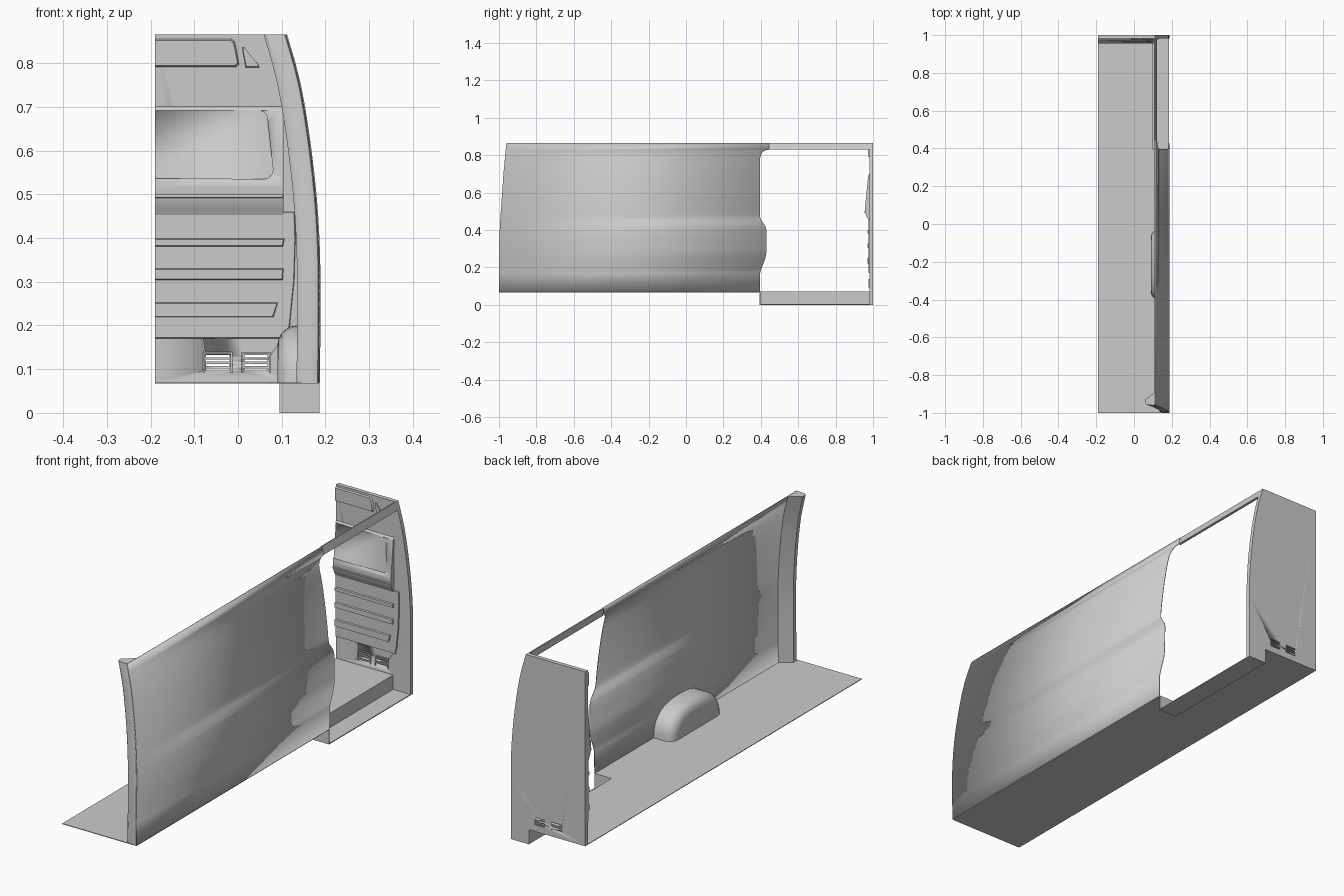
import bpy, bmesh, math

if "Cube" in bpy.data.objects:
    bpy.data.objects.remove(bpy.data.objects["Cube"])

OUTER = [(0, .186), (.07, .186), (.2, .187), (.3, .187), (.35, .1865), (.4, .1848), (.45, .182), (.5, .178),
         (.55, .1728), (.6, .1668), (.65, .1598), (.7, .152), (.75, .1425), (.8, .130), (.865, .111)]
REAR = [(0, -1), (.3, -1), (.4, -.996), (.5, -.990), (.6, -.983), (.7, -.976), (.8, -.967), (.865, -.960)]
TOP, FLOOR, LEFT = .865, .07, -.19


def interp(table, z):
    for (a, va), (b, vb) in zip(table, table[1:]):
        if z <= b:
            return va + (vb - va) * max(0, z - a) / (b - a)
    return table[-1][1]


def build(name, verts, faces, angle=30):
    bm = bmesh.new()
    vs = [bm.verts.new(v) for v in verts]
    for f in faces:
        bm.faces.new([vs[i] for i in f])
    bmesh.ops.recalc_face_normals(bm, faces=bm.faces)
    me = bpy.data.meshes.new(name)
    bm.to_mesh(me)
    bm.free()
    ob = bpy.data.objects.new(name, me)
    bpy.context.collection.objects.link(ob)
    bpy.ops.object.select_all(action='DESELECT')
    ob.select_set(True)
    bpy.context.view_layer.objects.active = ob
    bpy.ops.object.shade_smooth_by_angle(angle=math.radians(angle))
    return ob


def loft(name, rings, closed=True, caps=True, angle=30):
    n = len(rings[0])
    faces = []
    for r in range(len(rings) - 1):
        for i in range(n if closed else n - 1):
            j = (i + 1) % n
            faces.append((r * n + i, r * n + j, r * n + n + j, r * n + n + i))
    if caps:
        faces += [tuple(range(n)), tuple(range(len(rings) * n - n, len(rings) * n))]
    return build(name, [v for r in rings for v in r], faces, angle)


def prism_y(name, pts, front, back, inset=0):
    """Outline in x, z; depths may be functions of z."""
    f = front if callable(front) else lambda z: front
    b = back if callable(back) else lambda z: back
    cx = (min(p[0] for p in pts) + max(p[0] for p in pts)) / 2
    cz = (min(p[1] for p in pts) + max(p[1] for p in pts)) / 2
    sh = lambda v, c: v - math.copysign(min(inset, abs(v - c)), v - c)
    fr = [(x if x == LEFT else sh(x, cx), sh(z, cz)) for x, z in pts]
    return loft(name, [[(x, f(z), z) for x, z in fr], [(x, b(z), z) for x, z in pts]])


def sheet(name, ob, t=.003):
    m = ob.modifiers.new(name, 'SOLIDIFY')
    m.thickness, m.offset = t, 0
    return ob


def cut(ob, cutter):
    m = ob.modifiers.new('cut', 'BOOLEAN')
    m.object, m.operation, m.solver = cutter, 'DIFFERENCE', 'EXACT'
    cutter.hide_render = True
    cutter.hide_set(True)


def box_data(x0, x1, y0, y1, z0, z1, verts, faces):
    o = len(verts)
    verts += [(x, y, z) for x in (x0, x1) for y in (y0, y1) for z in (z0, z1)]
    faces += [tuple(o + i for i in f) for f in
              ((0, 1, 3, 2), (4, 6, 7, 5), (0, 4, 5, 1), (2, 3, 7, 6), (0, 2, 6, 4), (1, 5, 7, 3))]


def boxes(name, items):
    v, f = [], []
    for it in items:
        box_data(*it, v, f)
    return build(name, v, f)


# Curved side wall with its wavy door edge
DOOR = [(.07, .395), (.17, .396), (.19, .402), (.25, .425), (.28, .430), (.40, .430), (.42, .425), (.46, .398),
        (.48, .395), (.79, .397), (.805, .401), (.818, .411), (.826, .424), (.83, .445), (TOP, .445)]
levels = sorted({z for z, _ in OUTER + DOOR if z >= FLOOR})
wall = loft('side_wall', [[(interp(OUTER, z), interp(REAR, z), z), (interp(OUTER, z), interp(DOOR, z), z)]
                          for z in levels], closed=False, caps=False)
sheet('panel_thickness', wall)

# Header above the door
xh = interp(OUTER, .83)
loft('door_header', [[(xh, y, .83), (.111, y, TOP), (.106, y, TOP), (xh - .012, y, .83)] for y in (.444, 1)])

# Rear pillar
rings = []
for z in sorted({z for z, _ in OUTER + REAR if z >= FLOOR}):
    x, y = interp(OUTER, z), interp(REAR, z)
    rings.append([(x, y + .008, z), (x - .004, y + .002, z), (x - .012, y, z), (x - .045, y + .004, z),
                  (x - .052, y + .010, z), (x - .052, y + .030, z), (x, y + .07, z)])
loft('rear_pillar', rings, angle=35)

# Floor with notch, and the sunken step
floor_pts = [(LEFT, -1), (.186, -1), (.186, .395), (.097, .395), (.097, 1), (LEFT, 1)]
loft('floor', [[(x, y, z) for x, y in floor_pts] for z in (FLOOR - .003, FLOOR)])
boxes('door_step', [(.097, .186, .395, 1, 0, .004), (.095, .099, .395, 1, 0, FLOOR),
                    (.097, .186, .393, .397, 0, FLOOR)])

# Wheel arch
arch = []
for x, d in ((.186, 0), (.135, 0), (.122, .002), (.110, .008), (.100, .017), (.093, .030), (.090, .045)):
    ring = []
    for i in range(25):
        a = math.pi * i / 24
        c, s = math.cos(a), max(0, math.sin(a))
        ring.append((x, -.215 + (.185 - d * .9) * math.copysign(abs(c) ** .8, c), FLOOR + (.13 - d) * s ** .8))
    arch.append(ring)
loft('wheel_arch', arch, angle=40)

# Bulkhead plate with vent slots cut through
outline = [(LEFT, FLOOR), (.097, FLOOR), (.097, 0)] + [(x, z) for z, x in OUTER] + [(LEFT, TOP)]
plate = prism_y('bulkhead_plate', outline, .981, 1)
VENTS = ((-.080, -.013), (.008, .075))
cut(plate, boxes('vent_cutter', [(a + .007, b - .007, .9, 1.1, z, z + .005)
                                 for a, b in VENTS for z in (.097, .107, .117, .127)]))
for a, b in VENTS:
    boxes('vent_frame', [(a, a + .004, .977, .983, .092, .138), (b - .004, b, .977, .983, .092, .138),
                         (a, b, .977, .983, .135, .139)])

# Lower bulkhead panel and its pressed ribs
prism_y('lower_panel', [(LEFT, .17), (.112, .17), (.119, .2), (.129, .3), (.132, .4), (.130, .46), (LEFT, .46)],
        .976, .983, .002)
RIBS = [(.218, .253, .082, .092), (.303, .331, .103, .105), (.380, .400, .104, .107)]
for z0, z1, xa, xb in RIBS:
    prism_y('panel_rib', [(LEFT, z0), (xa, z0), (xb, z1), (LEFT, z1)], .970, .978, .003)

# Bulging middle panel with a rounded recess
BULGE = [(.44, .981), (.455, .975), (.47, .966), (.485, .960), (.50, .957), (.52, .957), (.54, .959),
         (.60, .965), (.69, .974), (.70, .980), (.702, .983)]
bulge = loft('middle_panel', [[(x, y, z) for z, y in BULGE] + [(x, .99, .702), (x, .99, .44)]
                              for x in (LEFT, .104)])


def corner(cx, cz, r, a0):
    return [(cx + r * math.cos(math.radians(a0 + t)), cz + r * math.sin(math.radians(a0 + t)))
            for t in range(0, 91, 15)]


recess = [(LEFT - .05, .537)] + corner(.058, .557, .022, -90) + corner(.046, .670, .022, 0) + [(LEFT - .05, .692)]
cut(bulge, prism_y('recess_cutter', recess, .93, lambda z: .9635 + (z - .54) * .1))
prism_y('middle_rib', [(LEFT, .491), (.102, .491), (.105, .496), (.102, .501), (LEFT, .501)], .953, .962, .002)

# Upper rib and triangular gusset
prism_y('upper_rib', [(LEFT, .790), (-.004, .790), (.003, .797), (-.006, .848), (-.013, .856), (LEFT, .856)],
        .973, .983, .004)
prism_y('corner_gusset', [(.017, .790), (.049, .790), (.047, .796), (.013, .837), (.009, .836)],
        .974, .983, .002)
